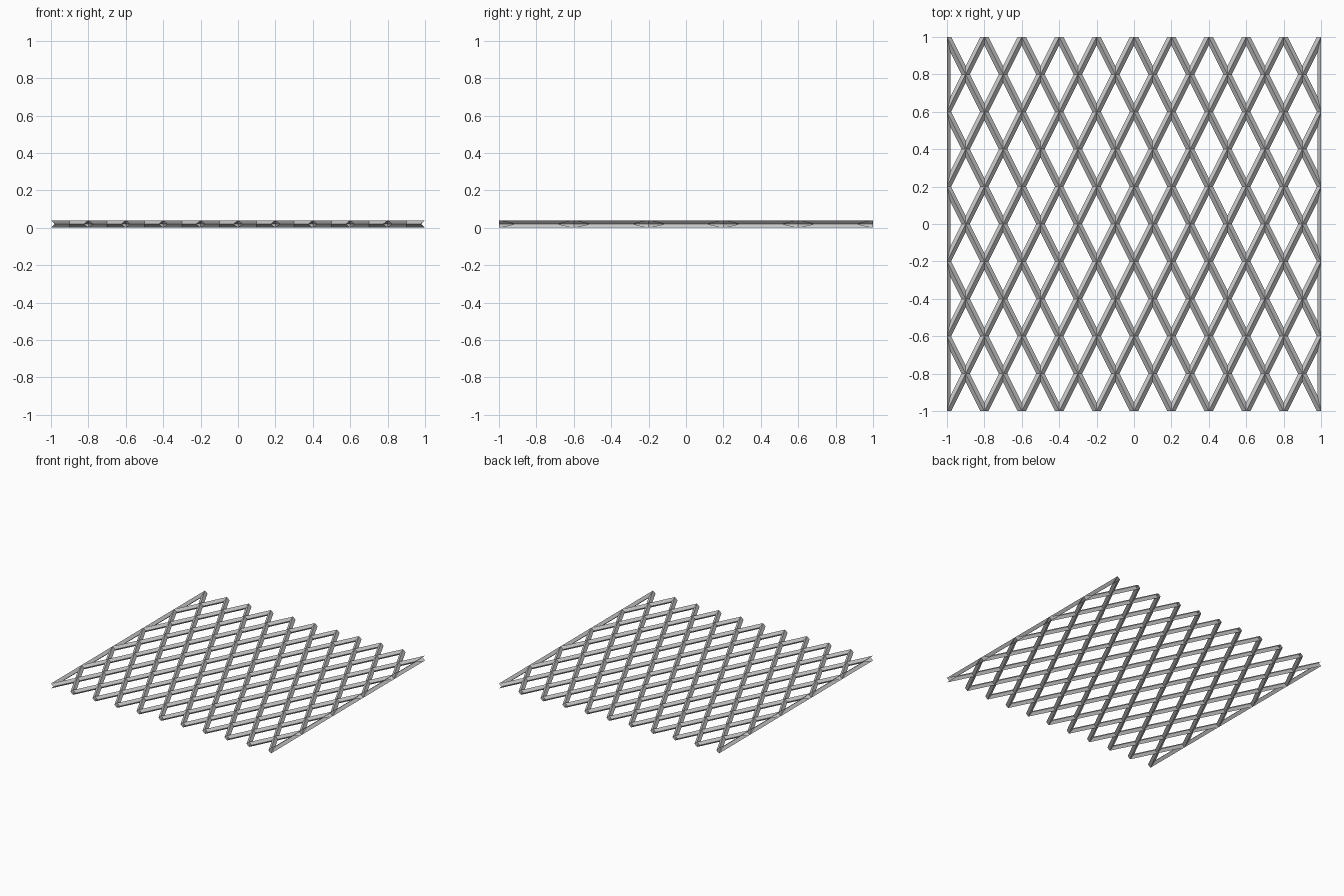
import bpy, bmesh
from math import hypot

if "Cube" in bpy.data.objects:
    bpy.data.objects.remove(bpy.data.objects["Cube"])

T = 0.02                      # half thickness of a bar
W, H = 0.1, 0.2               # half width / half height of a diamond opening
K = T * hypot(W, H) / (W * H) # relative inset giving bars an even width

bm = bmesh.new()


def add_cell(cx, cy, outer, inner, closed):
    """Bevelled bar halves around one opening (points counter-clockwise)."""
    def ring(pts, z):
        return [bm.verts.new((cx + x, cy + y, z)) for x, y in pts]
    top, mid, bot = ring(outer, 2 * T), ring(inner, T), ring(outer, 0)
    n = len(outer)
    for i in range(n if closed else n - 1):
        j = (i + 1) % n
        bm.faces.new((top[i], top[j], mid[j], mid[i]))
        bm.faces.new((mid[i], mid[j], bot[j], bot[i]))


def scaled(pts, s=1 - K):
    return [(x * s, y * s) for x, y in pts]


diamond = [(W, 0), (0, H), (-W, 0), (0, -H)]
for row in range(11):
    cy = -1 + H * row
    count = 10 if row % 2 == 0 else 11
    for col in range(count):
        cx = (-0.9 if row % 2 == 0 else -1) + 2 * W * col
        if row in (0, 10):
            # half openings, open at the front and back ends
            s = 1 if row == 0 else -1
            pts = [(s * W, 0), (0, s * H), (-s * W, 0)]
            add_cell(cx, cy, pts, scaled(pts), False)
        elif count == 11 and col in (0, 10):
            # half openings closed by the side rails
            s = 1 if col == 0 else -1
            y = H * (1 - K - T / W)
            add_cell(cx, cy, [(0, -s * H), (s * W, 0), (0, s * H)],
                     [(s * T, -s * y), (s * W * (1 - K), 0), (s * T, s * y)], True)
        else:
            add_cell(cx, cy, diamond, scaled(diamond), True)

# weld the neighbouring bar halves
bmesh.ops.remove_doubles(bm, verts=bm.verts, dist=1e-4)
mesh = bpy.data.meshes.new("lattice_panel")
bm.to_mesh(mesh)
bm.free()
bpy.context.collection.objects.link(bpy.data.objects.new("lattice_panel", mesh))
